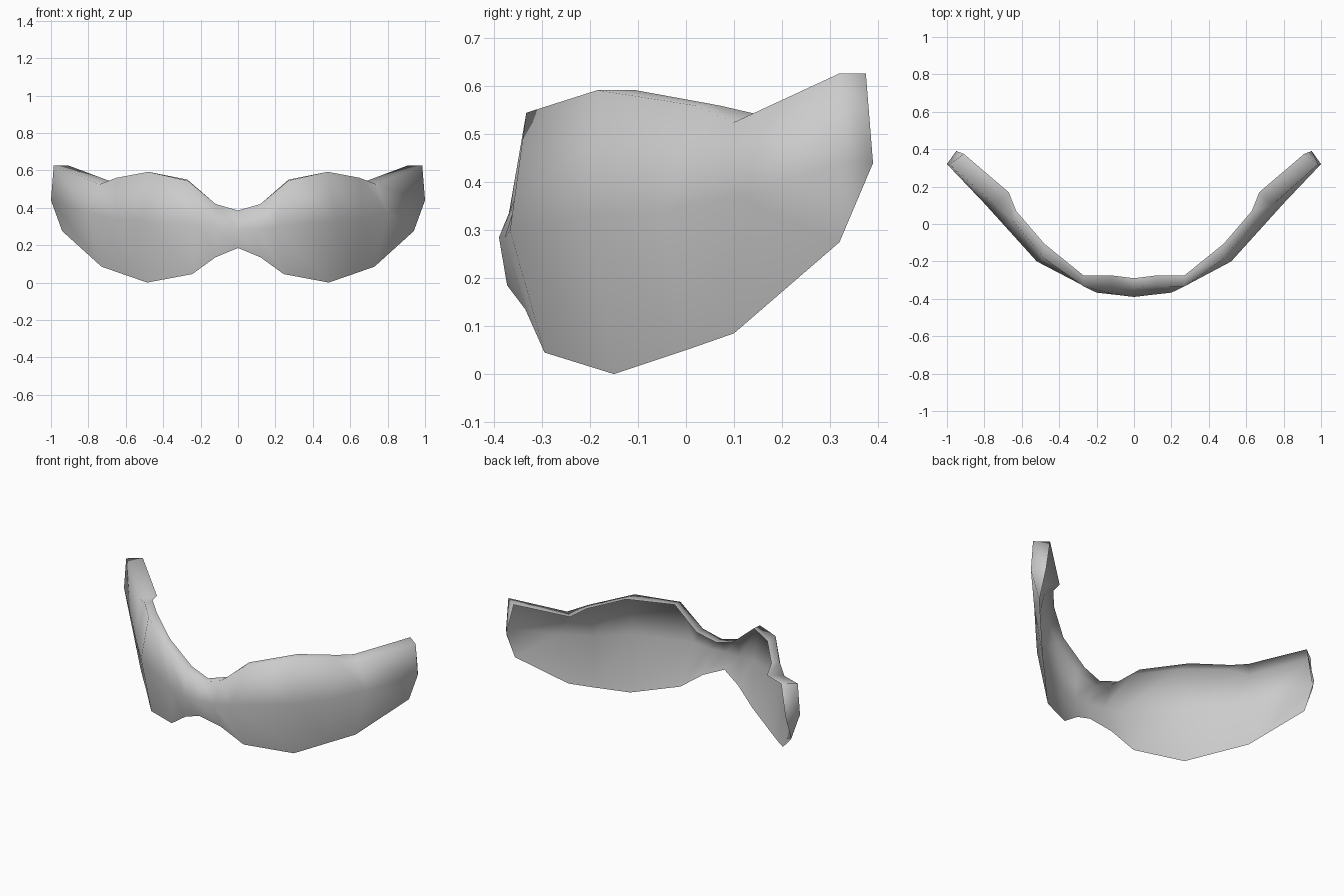
import bpy
import bmesh
from mathutils import Vector

# Remove the default object
default = bpy.data.objects.get("Cube")
if default:
    bpy.data.objects.remove(default, do_unlink=True)

# One plain grey material
grey = bpy.data.materials.new("plain grey")
grey.use_nodes = True
colour = (0.6, 0.6, 0.6, 1)
grey.diffuse_color = colour
grey.node_tree.nodes["Principled BSDF"].inputs["Base Color"].default_value = colour

# Cross-sections from the nose bridge to the left temple:
# inner edge of the top rim, outer top, outer middle, bottom edge
half_sections = [
    ((0, -.29, .385), (0, -.345, .385), (0, -.39, .285), (0, -.373, .185)),
    ((.12, -.275, .42), (.12, -.335, .42), (.1, -.378, .285), (.12, -.335, .135)),
    ((.27, -.275, .55), (.27, -.333, .545), (.2, -.367, .3), (.245, -.295, .045)),
    ((.48, -.105, .592), (.48, -.185, .592), (.52, -.2, .33), (.485, -.15, 0)),
    ((.63, .07, .56), (.65, .02, .56), (.66, -.045, .34), (.63, 0, .05)),
    ((.67, .17, .537), (.74, .1, .525), (.8, .11, .37), (.73, .1, .085)),
    ((.91, .375, .627), (.985, .32, .627), (1, .32, .44), (.94, .32, .275)),
]
temple_inner = (.95, .39, .44)


def on_side(point, side):
    """Place a point on the left (+1) or right (-1) half."""
    return Vector((point[0] * side, point[1], point[2]))


def add_temple_flange(bm, row, side):
    """Fold the open end of the shell inwards, tapering to the bottom edge."""
    inner_top, outer_top, middle, bottom = row
    inner = bm.verts.new(on_side(temple_inner, side))
    for corners in ((outer_top, middle, inner, inner_top), (middle, bottom, inner)):
        bm.faces.new(corners if side > 0 else corners[::-1])


# Thin open shell: front sheet and top rim, right half mirrored from the left
bm = bmesh.new()
sections = [(s, -1) for s in reversed(half_sections[1:])] + [(s, 1) for s in half_sections]
rows = [[bm.verts.new(on_side(p, side)) for p in s] for s, side in sections]
for row, following in zip(rows, rows[1:]):
    for i in range(len(row) - 1):
        bm.faces.new((row[i], row[i + 1], following[i + 1], following[i]))
add_temple_flange(bm, rows[0], -1)
add_temple_flange(bm, rows[-1], 1)

mesh = bpy.data.meshes.new("eye_mask_shell")
bm.to_mesh(mesh)
bm.free()
mesh.materials.append(grey)
mask = bpy.data.objects.new("eye_mask_shell", mesh)
bpy.context.collection.objects.link(mask)

# Smooth shading over the whole shell
mesh.shade_smooth()
